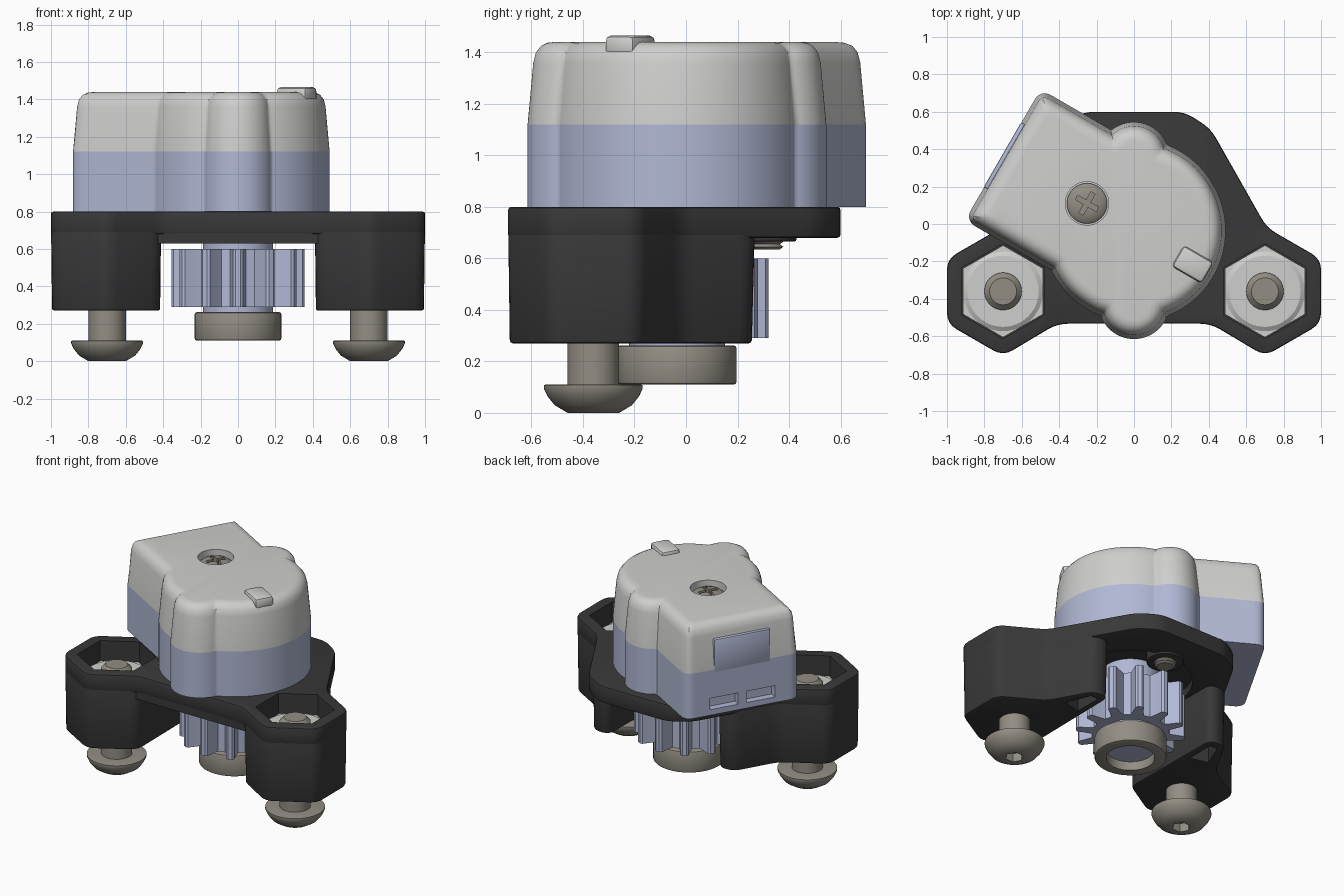
import bpy, bmesh
from math import sin, cos, pi, radians, hypot
from mathutils import Vector

cube = bpy.data.objects.get("Cube")
if cube:
    bpy.data.objects.remove(cube, do_unlink=True)


def material(name, rgb):
    m = bpy.data.materials.new(name)
    m.use_nodes = True
    m.diffuse_color = (*rgb, 1)
    m.node_tree.nodes["Principled BSDF"].inputs["Base Color"].default_value = (*rgb, 1)
    return m


GREY = material("light grey plastic", (0.62, 0.62, 0.61))
BLUE = material("pale blue plastic", (0.44, 0.48, 0.66))
DARK = material("charcoal plastic", (0.04, 0.04, 0.04))
STEEL = material("warm steel", (0.29, 0.27, 0.23))

AXIS_Y = -0.035          # motor and gear axis
TURN = radians(150)      # direction of the gearbox end


def loft(name, rings, mat=None, bevel=0):
    """Skin equal-length rings of points and cap both ends."""
    bm = bmesh.new()
    loops = [[bm.verts.new(p) for p in ring] for ring in rings]
    n = len(loops[0])
    for a, b in zip(loops, loops[1:]):
        for i in range(n):
            j = (i + 1) % n
            bm.faces.new((a[i], a[j], b[j], b[i]))
    bm.faces.new(loops[0])
    bm.faces.new(loops[-1])
    bmesh.ops.recalc_face_normals(bm, faces=bm.faces)
    mesh = bpy.data.meshes.new(name)
    bm.to_mesh(mesh)
    bm.free()
    ob = bpy.data.objects.new(name, mesh)
    bpy.context.collection.objects.link(ob)
    if mat:
        mesh.materials.append(mat)
    if bevel:
        mod = ob.modifiers.new("soft edges", "BEVEL")
        mod.width, mod.segments = bevel, 2
        mod.limit_method, mod.angle_limit = "ANGLE", radians(50)
        apply(ob, mod)
    return ob


def apply(ob, mod):
    bpy.ops.object.select_all(action="DESELECT")
    bpy.context.view_layer.objects.active = ob
    ob.select_set(True)
    bpy.ops.object.modifier_apply(modifier=mod.name)


def cut(ob, *cutters):
    for c in cutters:
        mod = ob.modifiers.new("cut", "BOOLEAN")
        mod.operation, mod.solver, mod.object = "DIFFERENCE", "EXACT", c
        apply(ob, mod)


def discard(*cutters):
    for c in cutters:
        bpy.data.objects.remove(c, do_unlink=True)


def circle(r, z, at=(0, 0), n=48, phase=0):
    return [(at[0] + r * cos(phase + 2 * pi * i / n),
             at[1] + r * sin(phase + 2 * pi * i / n), z) for i in range(n)]


def turned(name, profile, at, mat=None, n=48, phase=0, bevel=0):
    return loft(name, [circle(r, z, at, n, phase) for r, z in profile], mat, bevel)


def prism(name, pts, z0, z1, mat=None, bevel=0):
    return loft(name, [[(x, y, z) for x, y in pts] for z in (z0, z1)], mat, bevel)


def rounded(pts, t=0.06, steps=4):
    """Round polygon corners with short quadratic arcs."""
    out = []
    for i, p in enumerate(pts):
        p, a, b = Vector(p), Vector(pts[i - 1]), Vector(pts[(i + 1) % len(pts)])
        a, b = p + (a - p).normalized() * t, p + (b - p).normalized() * t
        for k in range(steps + 1):
            s = k / steps
            out.append(tuple(a * (1 - s) ** 2 + p * 2 * s * (1 - s) + b * s * s))
    return out


def mirror(pts):
    return [(-x, y) for x, y in reversed(pts)]


def motor_xy(u, v):
    return (u * cos(TURN) - v * sin(TURN), AXIS_Y + u * sin(TURN) + v * cos(TURN))


def motor_box(name, u0, u1, v0, v1, z0, z1, mat=None, bevel=0):
    pts = [motor_xy(*p) for p in ((u0, v0), (u1, v0), (u1, v1), (u0, v1))]
    return prism(name, pts, z0, z1, mat, bevel)


# Bracket plate, front beam and legs
hex_side = [(0.41, -0.533), (0.70, -0.706), (1, -0.533), (1, -0.187), (0.71, -0.02)]
plate_half = hex_side + [(0.41, 0.51), (0.27, 0.60)]
leg_half = hex_side + [(0.547, 0.268), (0.42, 0.268)]
rib_pocket = [(0.47, 0.0), (0.60, 0.03), (0.53, 0.2), (0.47, 0.2)]

plate = prism("bracket_plate", rounded(plate_half + mirror(plate_half)), 0.68, 0.80, DARK, 0.012)
under = turned("cutter", [(0.4, 0.6), (0.4, 0.74)], (0, AXIS_Y))
cut(plate, under)
discard(under)
prism("bracket_front_beam", [(-0.45, -0.53), (0.45, -0.53), (0.45, -0.44), (-0.45, -0.44)],
      0.63, 0.70, DARK)

for side, sx in (("left", 1), ("right", -1)):
    at = (0.70 * sx, -0.36)
    outline = rounded(leg_half if sx > 0 else mirror(leg_half))
    foot = [(at[0] + (x - at[0]) * 0.98, at[1] + (y - at[1]) * 0.98, 0.27) for x, y in outline]
    leg = loft("bracket_leg_" + side, [foot, [(x, y, 0.75) for x, y in outline]], DARK, 0.012)
    socket = turned("cutter", [(0.254, 0.5), (0.254, 0.9)], at, n=6, phase=pi / 2)
    rib = prism("cutter", rib_pocket if sx > 0 else mirror(rib_pocket), 0.2, 0.6)
    cut(leg, socket, rib)
    cut(plate, socket)
    discard(socket, rib)

    # Nut and button-head mounting screw
    turned("nut_" + side, [(0.246, 0.49), (0.246, 0.66)], at, GREY, 6, pi / 2)
    turned("nut_chamfer_" + side, [(0.213, 0.65), (0.213, 0.665), (0.19, 0.68)], at, GREY)
    bolt = turned("mounting_screw_" + side,
                  [(0.10, 0), (0.15, 0.03), (0.178, 0.065), (0.192, 0.095), (0.192, 0.108),
                   (0.18, 0.111), (0.10, 0.111), (0.10, 0.71), (0.072, 0.74)], at, STEEL)
    key = turned("cutter", [(0.06, -0.02), (0.06, 0.06)], at, n=6)
    cut(bolt, key)
    discard(key)

# Motor screws seen under the plate
for end, sy in (("back", 1), ("front", -1)):
    at = (0, AXIS_Y + 0.345 * sy)
    turned("screw_boss_" + end, [(0.12, 0.665), (0.12, 0.76)], at, DARK, 32, bevel=0.01)
    thread = [(0.068 if i % 2 else 0.054, 0.635 + 0.01 * i) for i in range(8)]
    turned("motor_screw_" + end, thread, at, STEEL, 24)

# Gear, hub and bushing
TEETH = 12
tooth = [(-0.32, 0.25), (-0.24, 0.28), (-0.15, 0.345), (-0.07, 0.355),
         (0.07, 0.355), (0.15, 0.345), (0.24, 0.28), (0.32, 0.25)]
gear = [(r * cos(2 * pi * (k + f) / TEETH), AXIS_Y + r * sin(2 * pi * (k + f) / TEETH))
        for k in range(TEETH) for f, r in tooth]
prism("gear", gear, 0.29, 0.60, BLUE)
turned("gear_hub", [(0.187, 0.17), (0.187, 0.80)], (0, AXIS_Y), BLUE)
bushing = turned("bushing", [(0.232, 0.11), (0.232, 0.262)], (0, AXIS_Y), STEEL, bevel=0.012)
bore = turned("cutter", [(0.16, 0.05), (0.15, 0.2)], (0, AXIS_Y))
cut(bushing, bore)
discard(bore)


# Motor housing: round body, two screw lobes and a square gearbox end
def distance(x, y):
    u, v = x * cos(TURN) + y * sin(TURN), -x * sin(TURN) + y * cos(TURN)
    qx, qy = abs(u - 0.405) - 0.345, abs(v) - 0.345
    square = hypot(max(qx, 0), max(qy, 0)) + min(max(qx, qy), 0) - 0.06
    return min(hypot(x, y) - 0.49, hypot(x, abs(y) - 0.39) - 0.19, square)


def motor_ring(z, inset, n=360):
    ring = []
    for i in range(n):
        c, s = cos(2 * pi * i / n), sin(2 * pi * i / n)
        lo, hi = 0, 1.3
        for _ in range(30):
            r = (lo + hi) / 2
            lo, hi = (r, hi) if distance(r * c, r * s) + inset < 0 else (lo, r)
        ring.append((lo * c, AXIS_Y + lo * s, z))
    return ring


body = loft("motor_body", [motor_ring(0.80, 0), motor_ring(1.12, 0)], BLUE)
slots = [motor_box("cutter", 0.76, 0.9, v, v + 0.2, 0.84, 0.92) for v in (-0.23, 0.03)]
cut(body, *slots)
discard(*slots)

cap = loft("motor_cap", [motor_ring(z, inset) for z, inset in (
    (1.12, 0), (1.36, 0.022), (1.40, 0.032), (1.425, 0.052), (1.437, 0.075), (1.44, 0.10))], GREY)
screw_at = motor_xy(0.29, 0)
well = turned("cutter", [(0.116, 1.37), (0.116, 1.6)], screw_at)
cut(cap, well)
discard(well)

# Connector panel and snap tab
motor_box("connector_panel", 0.70, 0.812, -0.2, 0.2, 1.10, 1.33, BLUE, 0.008)
motor_box("snap_tab", -0.455, -0.27, -0.065, 0.065, 1.385, 1.465, GREY, 0.02)

# Cross-head cap screw
head = turned("cap_screw", [(0.108, 1.36), (0.108, 1.395), (0.09, 1.41), (0.05, 1.42)],
              screw_at, STEEL)
for a, b in ((0.065, 0.013), (0.013, 0.065)):
    arm = motor_box("cutter", 0.29 - a, 0.29 + a, -b, b, 1.385, 1.5)
    cut(head, arm)
    discard(arm)

# Smooth curved faces, keep edges sharp
bpy.ops.object.select_all(action="DESELECT")
for ob in bpy.context.collection.objects:
    if ob.type == "MESH":
        ob.select_set(True)
        bpy.context.view_layer.objects.active = ob
bpy.ops.object.shade_smooth_by_angle(angle=radians(32))
